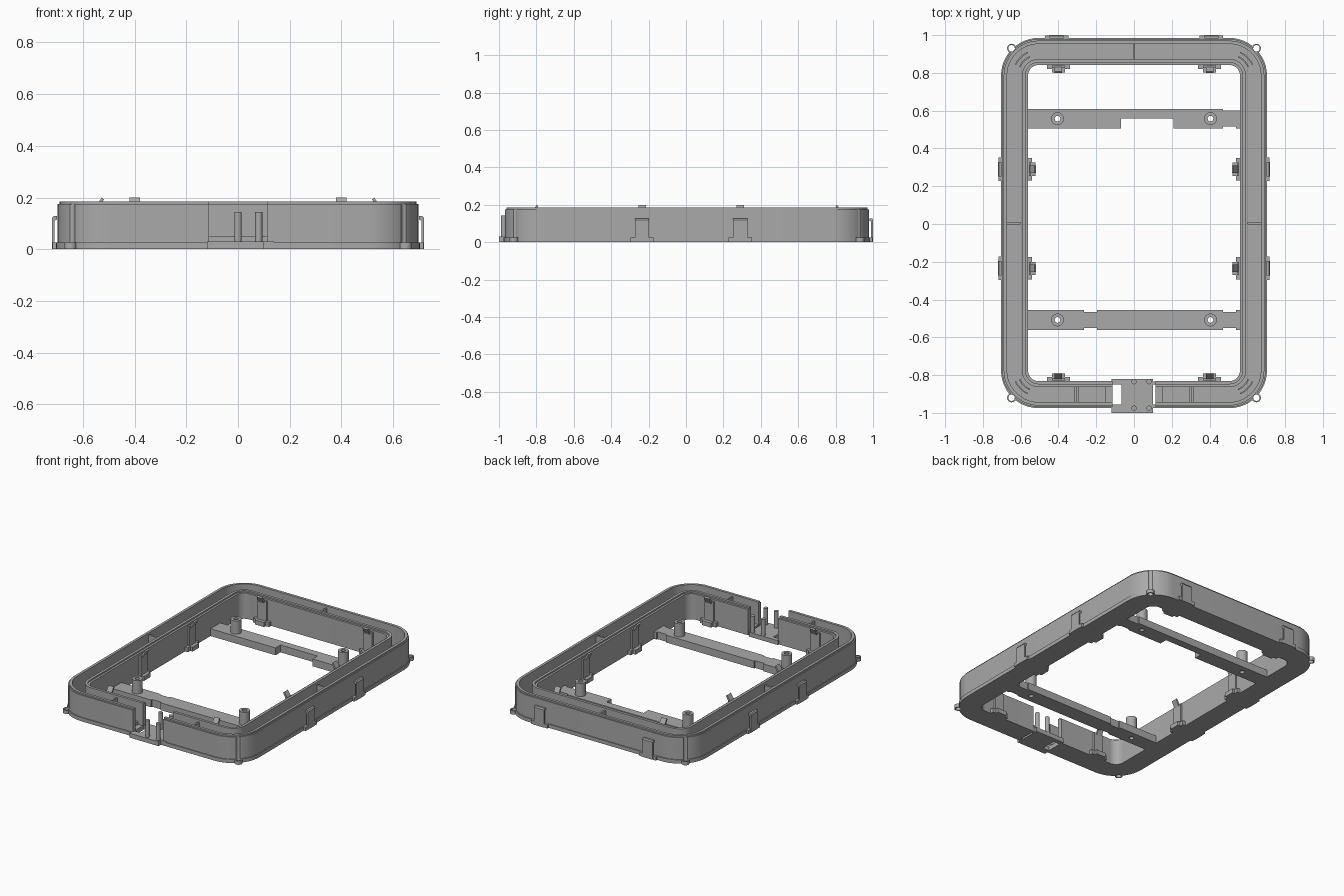
import bpy, bmesh, math

if "Cube" in bpy.data.objects:
    bpy.data.objects.remove(bpy.data.objects["Cube"])

grey = bpy.data.materials.new("plain_grey")
grey.diffuse_color = (0.4, 0.4, 0.4, 1)
grey.use_nodes = True
grey.node_tree.nodes["Principled BSDF"].inputs["Base Color"].default_value = grey.diffuse_color
HX, HY, R, CY = 0.704, 0.98, 0.20, 0.005


def finish(name, bm, smooth=False):
    bmesh.ops.recalc_face_normals(bm, faces=bm.faces)
    me = bpy.data.meshes.new(name)
    bm.to_mesh(me)
    bm.free()
    me.materials.append(grey)
    ob = bpy.data.objects.new(name, me)
    bpy.context.collection.objects.link(ob)
    if smooth:
        bpy.ops.object.select_all(action='DESELECT')
        ob.select_set(True)
        bpy.context.view_layer.objects.active = ob
        bpy.ops.object.shade_smooth_by_angle(angle=math.radians(30))
    return ob


def add_prism(bm, pts, z0, z1):
    low = [bm.verts.new((x, y, z0)) for x, y in pts]
    top = [bm.verts.new((x, y, z1)) for x, y in pts]
    bm.faces.new(low)
    bm.faces.new(top)
    n = len(pts)
    for i in range(n):
        j = (i + 1) % n
        bm.faces.new((low[i], low[j], top[j], top[i]))


def rect(x0, x1, y0, y1):
    return [(x0, y0), (x1, y0), (x1, y1), (x0, y1)]


def circle(x, y, r, n=24):
    return [(x + r * math.cos(2 * math.pi * i / n), y + r * math.sin(2 * math.pi * i / n)) for i in range(n)]


def prisms(name, items, smooth=False):
    bm = bmesh.new()
    for pts, z0, z1 in items:
        add_prism(bm, pts, z0, z1)
    return finish(name, bm, smooth)


def sweep(name, path, profile):
    """Path nodes hold a centre, a direction and a radius; profile is (inset, z)."""
    bm = bmesh.new()
    rows = [[bm.verts.new((cx + nx * (r - d), cy + ny * (r - d), z)) for d, z in profile]
            for cx, cy, nx, ny, r in path]
    n = len(profile)
    for a, b in zip(rows, rows[1:]):
        for i in range(n):
            j = (i + 1) % n
            bm.faces.new((a[i], a[j], b[j], b[i]))
    bm.faces.new(rows[0])
    bm.faces.new(rows[-1])
    return finish(name, bm, True)


def cut(ob, holes):
    cutter = prisms("cutter", [(h, -0.1, 0.3) for h in holes])
    cutter.hide_render = True
    mod = ob.modifiers.new("holes", 'BOOLEAN')
    mod.operation, mod.solver, mod.object = 'DIFFERENCE', 'EXACT', cutter
    bpy.ops.object.select_all(action='DESELECT')
    ob.select_set(True)
    bpy.context.view_layer.objects.active = ob
    bpy.ops.object.modifier_apply(modifier=mod.name)
    bpy.data.objects.remove(cutter)


def tubes(name, centres, ro, ri, z0, z1, n=24):
    bm = bmesh.new()
    for x, y in centres:
        rings = [[bm.verts.new((px, py, z)) for px, py in circle(x, y, r, n)]
                 for r, z in ((ro, z0), (ro, z1), (ri, z1), (ri, z0))]
        for k in range(4):
            a, b = rings[k], rings[(k + 1) % 4]
            for i in range(n):
                j = (i + 1) % n
                bm.faces.new((a[i], a[j], b[j], b[i]))
    return finish(name, bm, True)


def arc(sx, sy, a0, a1, n=12):
    cx, cy = sx * (HX - R), CY + sy * (HY - R)
    return [(cx, cy, math.cos(math.radians(a0 + (a1 - a0) * i / n)),
             math.sin(math.radians(a0 + (a1 - a0) * i / n)), R) for i in range(n + 1)]


# U-shaped channel frame, open at the front
corners = [(1, -1, -90), (1, 1, 0), (-1, 1, 90), (-1, -1, 180)]
front = CY - (HY - R)
path = [(0.113, front, 0, -1, R)]
for sx, sy, a in corners:
    path += arc(sx, sy, a, a + 90)
path.append((-0.113, front, 0, -1, R))
frame = sweep("channel_frame", path, [
    (0, 0), (0, .025), (.006, .025), (.006, .175), (.014, .175), (.014, .185),
    (.032, .185), (.032, .03), (.111, .03), (.111, .185), (.129, .185),
    (.129, .175), (.143, .175), (.143, 0)])

# Screw grooves and eyelets at the corners
eyelets = [(sx * 0.648, CY + sy * 0.925) for sx in (-1, 1) for sy in (-1, 1)]
cut(frame, [circle(x, y, 0.017) for x, y in eyelets])
tubes("corner_eyelets", eyelets, 0.024, 0.017, 0, 0.025)

# Curved corner ribs and straight ribs inside the channel
for sx, sy, a in corners:
    for d in (0.06, 0.085):
        sweep("corner_rib", arc(sx, sy, a + 25, a + 65, 6),
              [(d, .029), (d, .09), (d + .007, .09), (d + .007, .029)])
ribs = [(rect(-.006, .006, .873, .955), .029, .17)]
for s in (-1, 1):
    ribs.append((rect(s * .64 - .04, s * .64 + .04, -.003, .010), .029, .17))
    ribs.append((rect(s * .31 - .005, s * .31 + .005, -.945, -.862), .029, .17))
prisms("channel_ribs", ribs)
prisms("channel_blocks", [(rect(min(s * .15, s * .295), max(s * .15, s * .295), -.945, -.862), .029, .05)
                          for s in (-1, 1)])

# Front connector plate with pins
prisms("front_plate", [
    (rect(-.065, .10, -1.0, -.82), 0, .03),
    (rect(-.12, -.065, -1.0, -.955), 0, .03),
    (rect(-.12, -.065, -.85, -.82), 0, .03),
    (rect(.10, .14, -.975, -.955), 0, .03),
    (rect(.10, .14, -.85, -.835), 0, .03)])
prisms("front_pins", [(circle(x, y, .014, 16), .03, .143)
                      for x in (0, .08) for y in (-.975, -.835)], True)

# Cross bars with standoffs
back_bar = prisms("back_bar", [([
    (-.565, .505), (-.07, .505), (-.07, .558), (.21, .558), (.21, .505), (.47, .505),
    (.47, .515), (.54, .515), (.54, .505), (.565, .505), (.565, .602), (.54, .602),
    (.54, .6), (.47, .6), (.47, .61), (-.565, .61)], 0, .05)])
front_bar = prisms("front_bar", [([
    (-.565, -.56), (-.265, -.56), (-.265, -.55), (-.195, -.55), (-.195, -.56), (.47, -.56),
    (.47, -.55), (.54, -.55), (.54, -.56), (.565, -.56), (.565, -.455), (.54, -.455),
    (.54, -.465), (.47, -.465), (.47, -.455), (-.195, -.455), (-.195, -.465),
    (-.265, -.465), (-.265, -.455), (-.565, -.455)], 0, .05)])
for bar, y in ((back_bar, .558), (front_bar, -.508)):
    cut(bar, [circle(s * .405, y, .015) for s in (-1, 1)])
    tubes("standoffs", [(s * .405, y) for s in (-1, 1)], .034, .015, .05, .14)


def clip(name, origin, out, items):
    """Extrude (outward, z) outlines sideways by a half width at the given spot."""
    bm = bmesh.new()
    ox, oy = out
    for pts, hw in items:
        sides = [[bm.verts.new((origin[0] + ox * u - oy * w, origin[1] + oy * u + ox * w, z))
                  for u, z in pts] for w in (-hw, hw)]
        bm.faces.new(sides[0])
        bm.faces.new(sides[1])
        n = len(pts)
        for i in range(n):
            j = (i + 1) % n
            bm.faces.new((sides[0][i], sides[0][j], sides[1][j], sides[1][i]))
    finish(name, bm)


# Inner clips: foot, tongue and slanted hook, pointing to the middle
inner = [([(-.01, 0), (.022, 0), (.022, .03), (-.01, .03)], .06),
         ([(.02, 0), (.04, 0), (.04, .03), (.02, .03)], .035),
         ([(.004, .03), (.016, .03), (.016, .165), (.004, .165)], .035),
         ([(.008, .16), (.02, .15), (.042, .193), (.034, .2)], .02)]
# Outer clips: foot and standing tongue with a lip on top
outer = [([(-.01, 0), (.016, 0), (.016, .025), (-.01, .025)], .062),
         ([(.004, 0), (.018, 0), (.018, .12), (.012, .128), (-.001, .128), (-.001, .115), (.008, .11), (.008, .03)],
          .038)]
for s in (-1, 1):
    for y in (.29, -.235):
        clip("inner_side_clip", (s * .561, y), (-s, 0), inner)
        clip("outer_side_clip", (s * .702, y), (s, 0), outer)
    clip("inner_back_clip", (s * .40, .842), (0, -1), inner)
    clip("inner_front_clip", (s * .40, -.832), (0, 1), inner)
    clip("outer_back_clip", (s * .41, .982), (0, 1), outer)
